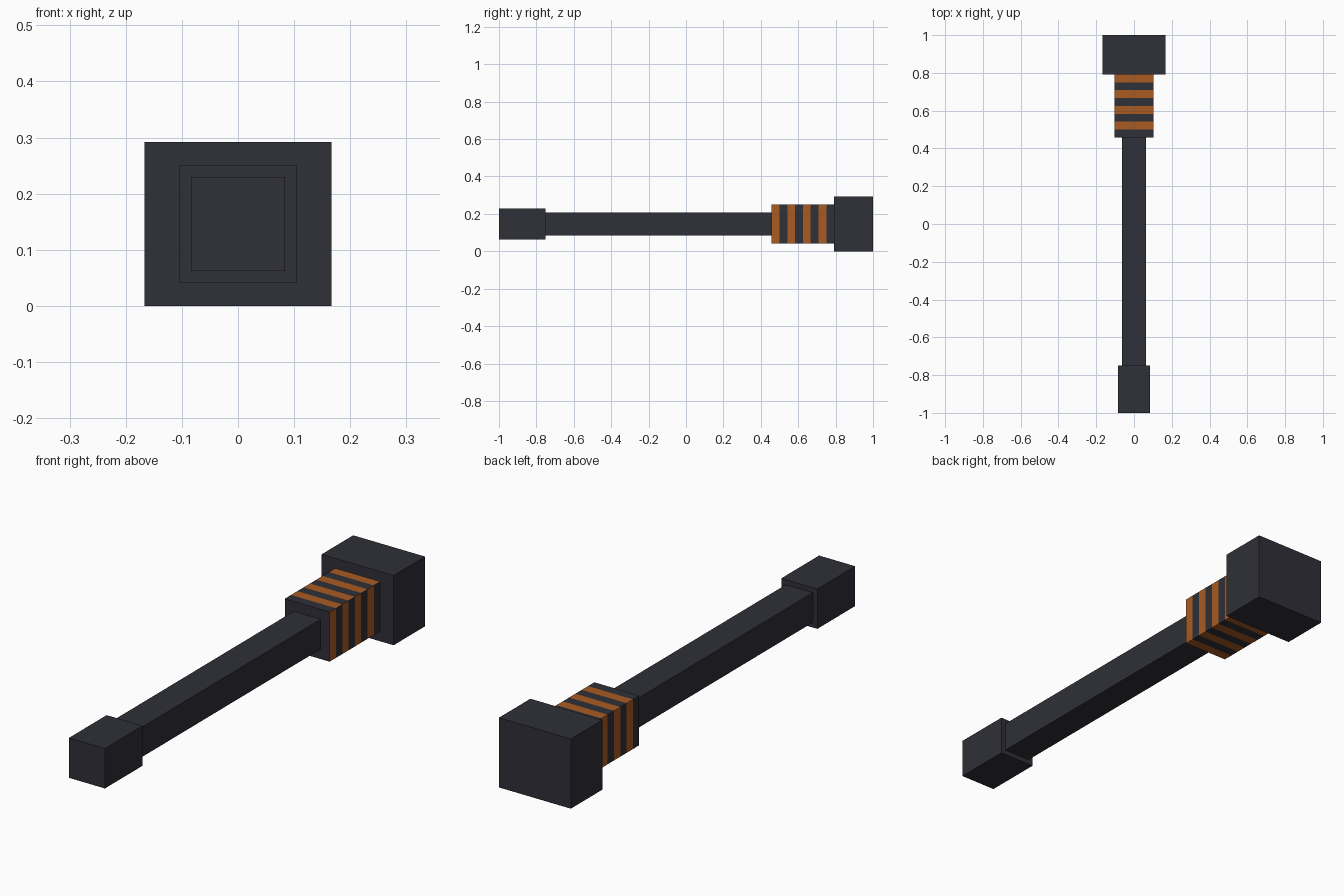
import bpy
import bmesh
from mathutils import Matrix, Vector

if "Cube" in bpy.data.objects:
    bpy.data.objects.remove(bpy.data.objects["Cube"], do_unlink=True)

MID_Z = 0.146  # height of the shared long axis


def make_material(name, rgb):
    mat = bpy.data.materials.new(name)
    mat.use_nodes = True
    mat.diffuse_color = (*rgb, 1)
    mat.node_tree.nodes["Principled BSDF"].inputs["Base Color"].default_value = (*rgb, 1)
    return mat


charcoal = make_material("charcoal", (0.029, 0.029, 0.04))
orange = make_material("burnt orange", (0.40, 0.105, 0.016))


def make_box(name, width, height, y0, y1, bands=1):
    """Box along y, centred on the long axis, cut into equal bands."""
    bm = bmesh.new()
    bmesh.ops.create_cube(bm, size=1, matrix=Matrix.Translation((0, (y0 + y1) / 2, MID_Z))
                          @ Matrix.Diagonal((width, y1 - y0, height, 1)))
    step = (y1 - y0) / bands
    for i in range(1, bands):
        bmesh.ops.bisect_plane(bm, geom=bm.verts[:] + bm.edges[:] + bm.faces[:],
                               plane_co=Vector((0, y0 + i * step, 0)),
                               plane_no=Vector((0, 1, 0)))
    mesh = bpy.data.meshes.new(name)
    bm.to_mesh(mesh)
    bm.free()
    mesh.materials.append(charcoal)
    obj = bpy.data.objects.new(name, mesh)
    bpy.context.collection.objects.link(obj)
    return obj


# Plain dark parts
make_box("pommel", 0.167, 0.167, -1, -0.75)
make_box("shaft", 0.125, 0.125, -0.75, 0.458)
make_box("head", 0.333, 0.292, 0.792, 1)

# Wrapped collar: stripes shift by one band between adjoining pairs of sides
BANDS, START, END = 8, 0.458, 0.792
collar = make_box("striped_collar", 0.208, 0.208, START, END, BANDS)
collar.data.materials.append(orange)
for face in collar.data.polygons:
    n = face.normal
    if abs(n.y) > 0.5:
        continue
    band = int((face.center.y - START) / (END - START) * BANDS)
    starts_orange = n.x > 0.5 or n.z < -0.5
    face.material_index = int((band % 2 == 0) == starts_orange)
